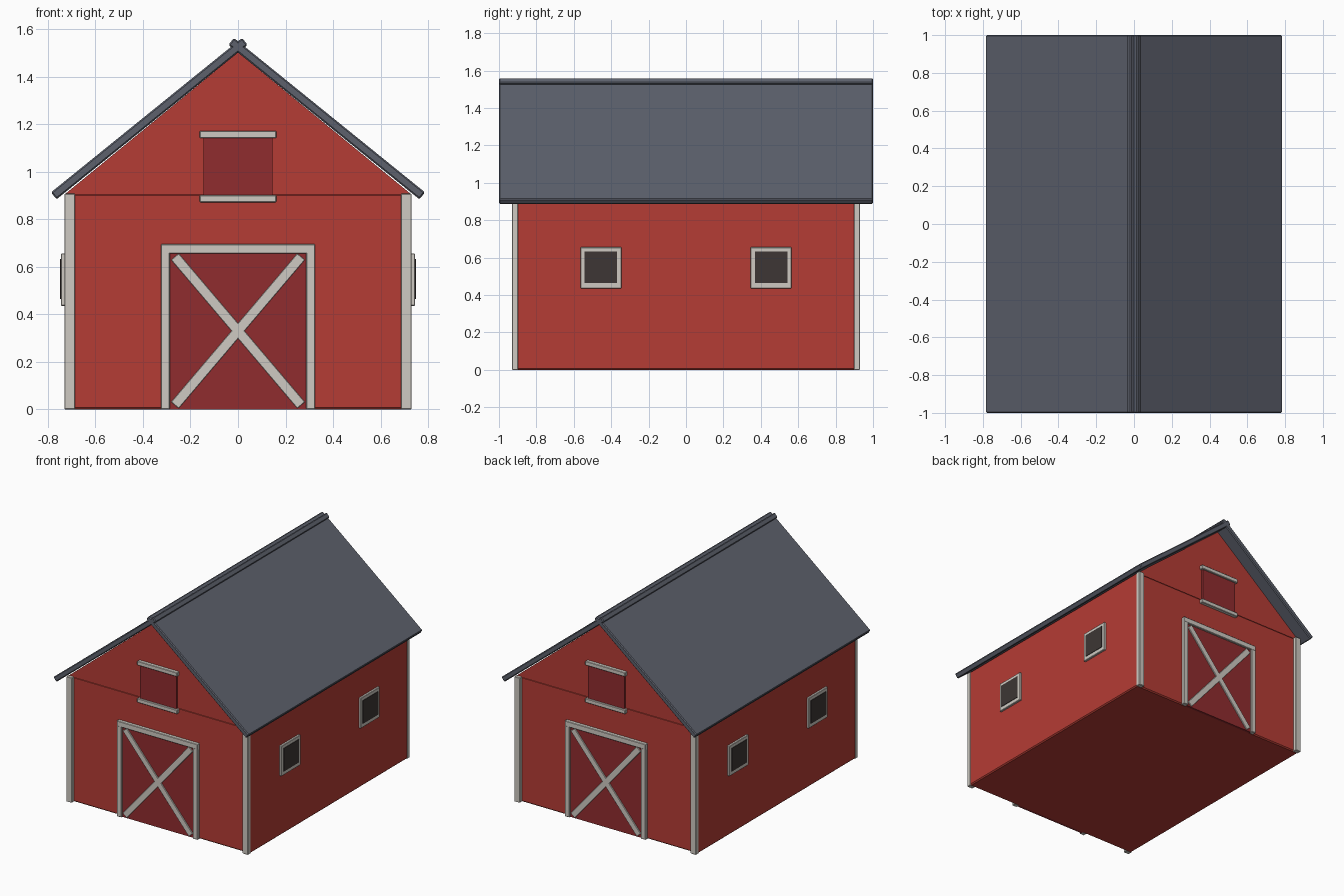
import bpy, bmesh, math
from mathutils import Matrix, Vector

cube = bpy.data.objects.get("Cube")
if cube:
    bpy.data.objects.remove(cube, do_unlink=True)


def material(name, r, g, b):
    m = bpy.data.materials.new(name)
    m.use_nodes = True
    m.diffuse_color = (r, g, b, 1)
    m.node_tree.nodes["Principled BSDF"].inputs["Base Color"].default_value = (r, g, b, 1)
    return m


RED = material("barn red", 0.46, 0.045, 0.035)
DARK_RED = material("door dark red", 0.28, 0.025, 0.028)
TRIM = material("off white trim", 0.62, 0.59, 0.54)
ROOF = material("slate roof", 0.11, 0.12, 0.152)
GLASS = material("dark glass", 0.047, 0.037, 0.035)


def finish(name, bm, mat, bevel=0.0):
    bmesh.ops.recalc_face_normals(bm, faces=bm.faces)
    mesh = bpy.data.meshes.new(name)
    bm.to_mesh(mesh)
    bm.free()
    mesh.materials.append(mat)
    obj = bpy.data.objects.new(name, mesh)
    bpy.context.collection.objects.link(obj)
    if bevel:
        mod = obj.modifiers.new("edge bevel", 'BEVEL')
        mod.width = bevel
        mod.segments = 1
    return obj


def box(name, x, y, z, mat, bevel=0.0, turn=0, tilt=0):
    """Box from (min, max) ranges, tilted about its own y axis, turned about world z."""
    spans = (x, y, z)
    centre = Vector([(a + b) / 2 for a, b in spans])
    size = [b - a for a, b in spans]
    bm = bmesh.new()
    bmesh.ops.create_cube(bm, size=1, matrix=Matrix.Rotation(turn, 4, 'Z')
                          @ Matrix.Translation(centre)
                          @ Matrix.Rotation(tilt, 4, 'Y')
                          @ Matrix.Diagonal((*size, 1)))
    return finish(name, bm, mat, bevel)


def prism(name, outline, half, mat, bevel=0.0):
    """Outline in x and z, extruded along y."""
    bm = bmesh.new()
    face = bm.faces.new([bm.verts.new((x, -half, z)) for x, z in outline])
    out = bmesh.ops.extrude_face_region(bm, geom=[face])
    verts = [v for v in out["geom"] if isinstance(v, bmesh.types.BMVert)]
    bmesh.ops.translate(bm, verts=verts, vec=(0, 2 * half, 0))
    return finish(name, bm, mat, bevel)


W, D, EAVE = 0.73, 0.905, 0.908

# Walls and gable block
box("barn_walls", (-W, W), (-D, D), (0, EAVE), RED, 0.008)
prism("gable", [(-W, EAVE - 0.004), (W, EAVE - 0.004), (0, 1.502)], D, RED)

# Two roof slabs whose upper ends cross at the ridge
thick = 0.0375
eave, ridge = Vector((0.787, 0.913)), Vector((-0.017, 1.563))
along = (ridge - eave).normalized()
down = Vector((-along.y, along.x)) * thick
for side, label in ((1, "left"), (-1, "right")):
    pts = [eave, ridge, ridge + down, eave + down]
    prism("roof_" + label, [(side * p.x, p.y) for p in pts], 1.0, ROOF, 0.006)

# Both gable ends carry the same doors and trim
for end, turn in (("front", 0), ("back", math.pi)):
    def part(name, x, depth, z, mat, bevel=0.0, tilt=0):
        return box(end + "_" + name, x, (-D - depth, -D + 0.008), z, mat, bevel, turn, tilt)

    # Corner posts
    for s, label in ((1, "left"), (-1, "right")):
        part("corner_post_" + label, sorted((s * 0.686, s * 0.731)), 0.025,
             (0, EAVE), TRIM, 0.003)

    # Barn door with frame and cross brace
    part("door_panel", (-0.29, 0.29), 0.01, (0, 0.66), DARK_RED)
    for s, label in ((1, "left"), (-1, "right")):
        part("door_jamb_" + label, sorted((s * 0.287, s * 0.325)), 0.024,
             (0, 0.694), TRIM, 0.003)
        part("door_brace_" + label, (-0.41, 0.41), 0.018, (0.309, 0.351), TRIM,
             0.002, s * math.atan2(0.312, 0.265))
    part("door_header", (-0.325, 0.325), 0.025, (0.656, 0.695), TRIM, 0.003)

    # Hay loft hatch with a sill and a lintel
    part("loft_hatch", (-0.146, 0.146), 0.012, (0.89, 1.15), DARK_RED)
    part("loft_sill", (-0.161, 0.161), 0.025, (0.871, 0.901), TRIM, 0.003)
    part("loft_lintel", (-0.161, 0.161), 0.025, (1.142, 1.172), TRIM, 0.003)

# Side windows: frame bars around a pane
for s, label in ((1, "left"), (-1, "right")):
    for y, place in ((-0.455, "front"), (0.455, "back")):
        name = f"{label}_{place}_window"
        box(name + "_frame", sorted((s * (W - 0.01), s * 0.745)), (y - 0.11, y + 0.11),
            (0.436, 0.656), TRIM, 0.003)
        box(name + "_pane", sorted((s * W, s * 0.749)), (y - 0.087, y + 0.087),
            (0.464, 0.632), GLASS)
